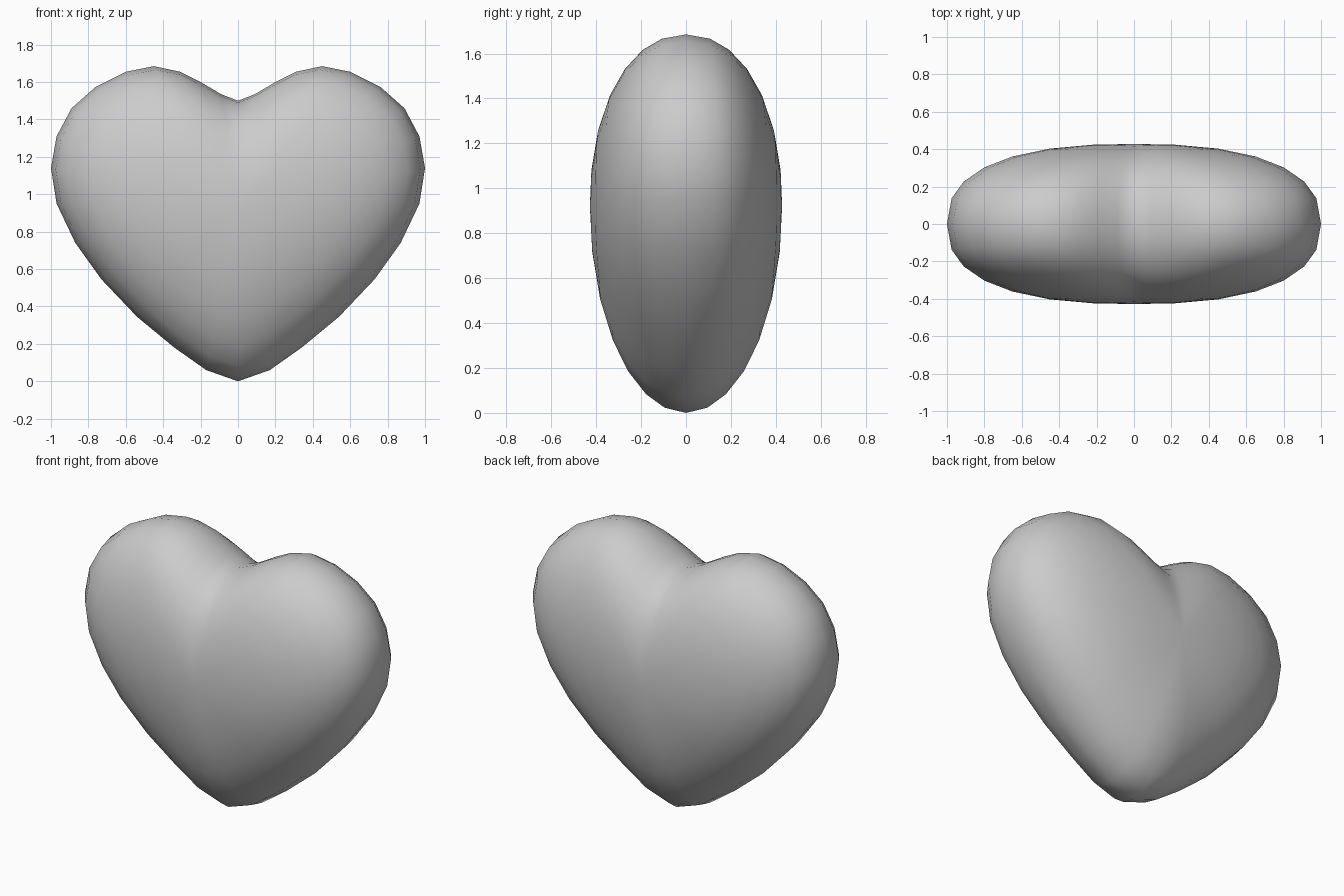
import bpy, bmesh, math

if "Cube" in bpy.data.objects:
    bpy.data.objects.remove(bpy.data.objects["Cube"])

# Right half of the heart outline (x, z), from the notch down to the tip
half = [(0, 1.50), (.09, 1.535), (.2, 1.60), (.31, 1.655), (.45, 1.685), (.6, 1.655),
        (.76, 1.575), (.89, 1.46), (.97, 1.31), (1, 1.14), (.97, .95), (.87, .74),
        (.73, .545), (.54, .345), (.34, .18), (.17, .06), (0, 0)]
outline = half + [(-x, z) for x, z in half[-2:0:-1]]
n = len(outline)
CZ, DEPTH = .92, .428
scales = [.975, .91, .8, .65, .45, .22]


def ring_point(x, z, s, side):
    """Shrink an outline point towards the centre and puff it out in depth."""
    dz = z - CZ
    q = 2.0 + .5 * x * x / (x * x + dz * dz)
    y = DEPTH * (1 - s ** q) ** (1 / q)
    # the notch fades out towards the middle of the face
    fill = .16 * math.exp(-(x / .22) ** 2) * (1 - s) if dz > 0 else 0
    return (x * s, side * y, CZ + dz * s + fill * s)


bm = bmesh.new()
rim = [bm.verts.new((x, 0, z)) for x, z in outline]
for side in (-1, 1):
    prev = rim
    for s in scales:
        ring = [bm.verts.new(ring_point(x, z, s, side)) for x, z in outline]
        for i in range(n):
            j = (i + 1) % n
            bm.faces.new((prev[i], prev[j], ring[j], ring[i]))
        prev = ring
    centre = bm.verts.new((0, side * DEPTH, CZ))
    for i in range(n):
        bm.faces.new((prev[i], prev[(i + 1) % n], centre))
bmesh.ops.recalc_face_normals(bm, faces=bm.faces)
for f in bm.faces:
    f.smooth = True

# Puffy heart body
mesh = bpy.data.meshes.new("heart")
bm.to_mesh(mesh)
bm.free()
heart = bpy.data.objects.new("heart", mesh)
bpy.context.collection.objects.link(heart)
